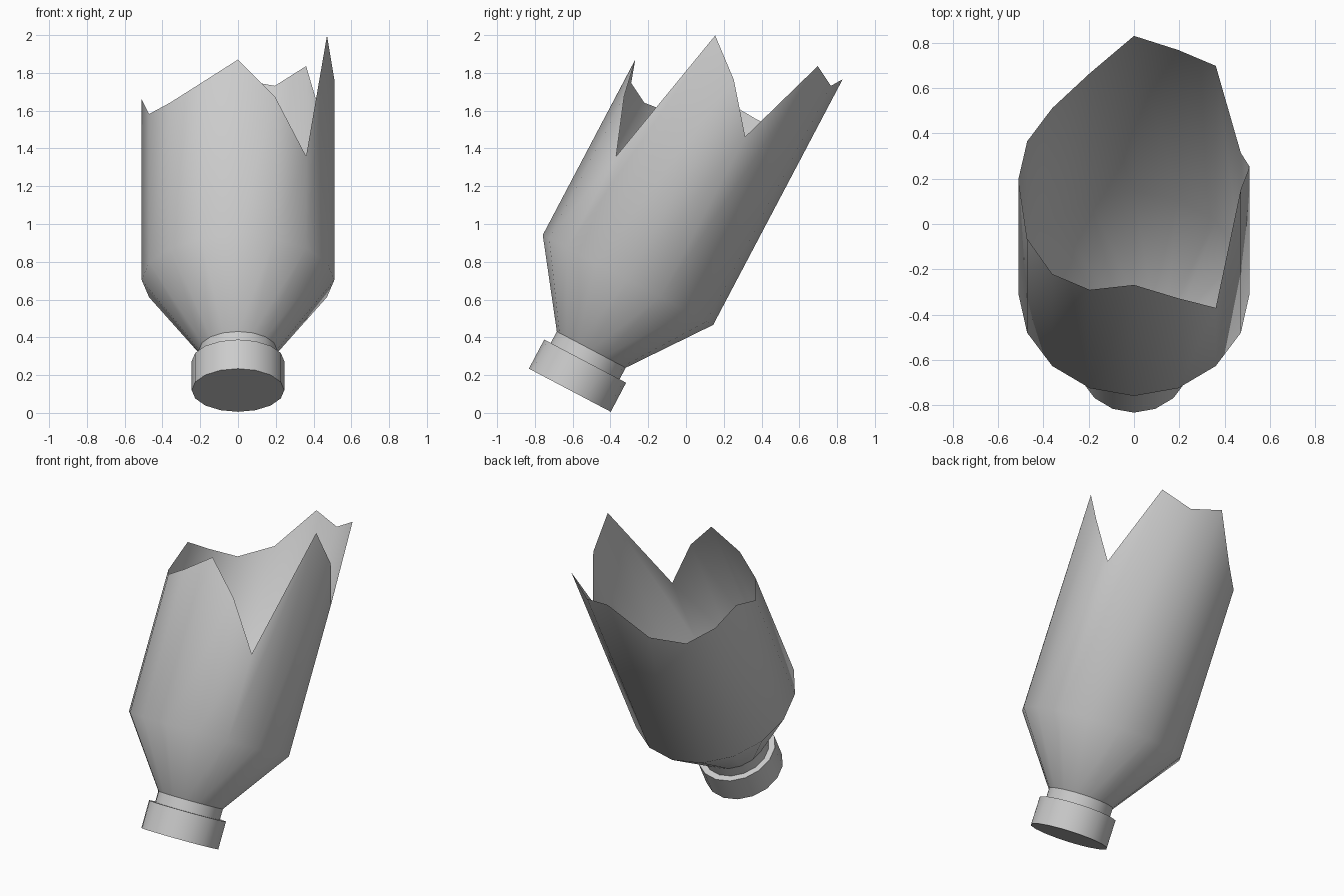
import bpy, bmesh, math
from mathutils import Matrix

if "Cube" in bpy.data.objects:
    bpy.data.objects.remove(bpy.data.objects["Cube"], do_unlink=True)

SIDES = 16
TILT = math.radians(-27.8)
PLACE = Matrix.Translation((0, -0.615, 0.12)) @ Matrix.Rotation(TILT, 4, 'X')

grey = bpy.data.materials.new("bottle grey")
grey.use_nodes = True
colour = (0.6, 0.6, 0.6, 1)
grey.diffuse_color = colour
grey.node_tree.nodes["Principled BSDF"].inputs["Base Color"].default_value = colour


def ring(bm, radius, heights):
    """One loop of vertices, starting at the back and turning towards +x."""
    verts = []
    for k, h in enumerate(heights):
        a = math.tau * k / SIDES
        verts.append(bm.verts.new((radius * math.sin(a), radius * math.cos(a), h)))
    return verts


def lathe(name, rings, close_bottom=False):
    """Skin a stack of rings along the tilted bottle axis."""
    bm = bmesh.new()
    loops = [ring(bm, r, h if isinstance(h, list) else [h] * SIDES) for r, h in rings]
    for low, high in zip(loops, loops[1:]):
        for k in range(SIDES):
            n = (k + 1) % SIDES
            bm.faces.new((low[n], low[k], high[k], high[n]))
    if close_bottom:
        bm.faces.new(loops[0])
    bm.transform(PLACE)
    mesh = bpy.data.meshes.new(name)
    bm.to_mesh(mesh)
    bm.free()
    mesh.materials.append(grey)
    obj = bpy.data.objects.new(name, mesh)
    bpy.context.collection.objects.link(obj)
    bpy.ops.object.select_all(action='DESELECT')
    obj.select_set(True)
    bpy.context.view_layer.objects.active = obj
    bpy.ops.object.shade_smooth_by_angle(angle=math.radians(45))
    return obj


# Jagged broken rim: height along the axis at each side
rim = [2.13, 2.07, 2.13, 1.62, 1.86, 2.02, 1.21, 1.51,
       1.71, 1.59, 1.53, 1.55, 1.74, 1.73, 1.73, 1.85]

# Screw cap with a flat top lip
lathe("cap", [(0.245, 0), (0.245, 0.174), (0.206, 0.174)], close_bottom=True)
# Short neck
lathe("neck", [(0.206, 0.174), (0.206, 0.243)])
# Shoulder and broken body, an open shell
lathe("body", [(0.206, 0.243), (0.51, 0.66), (0.51, rim)])
